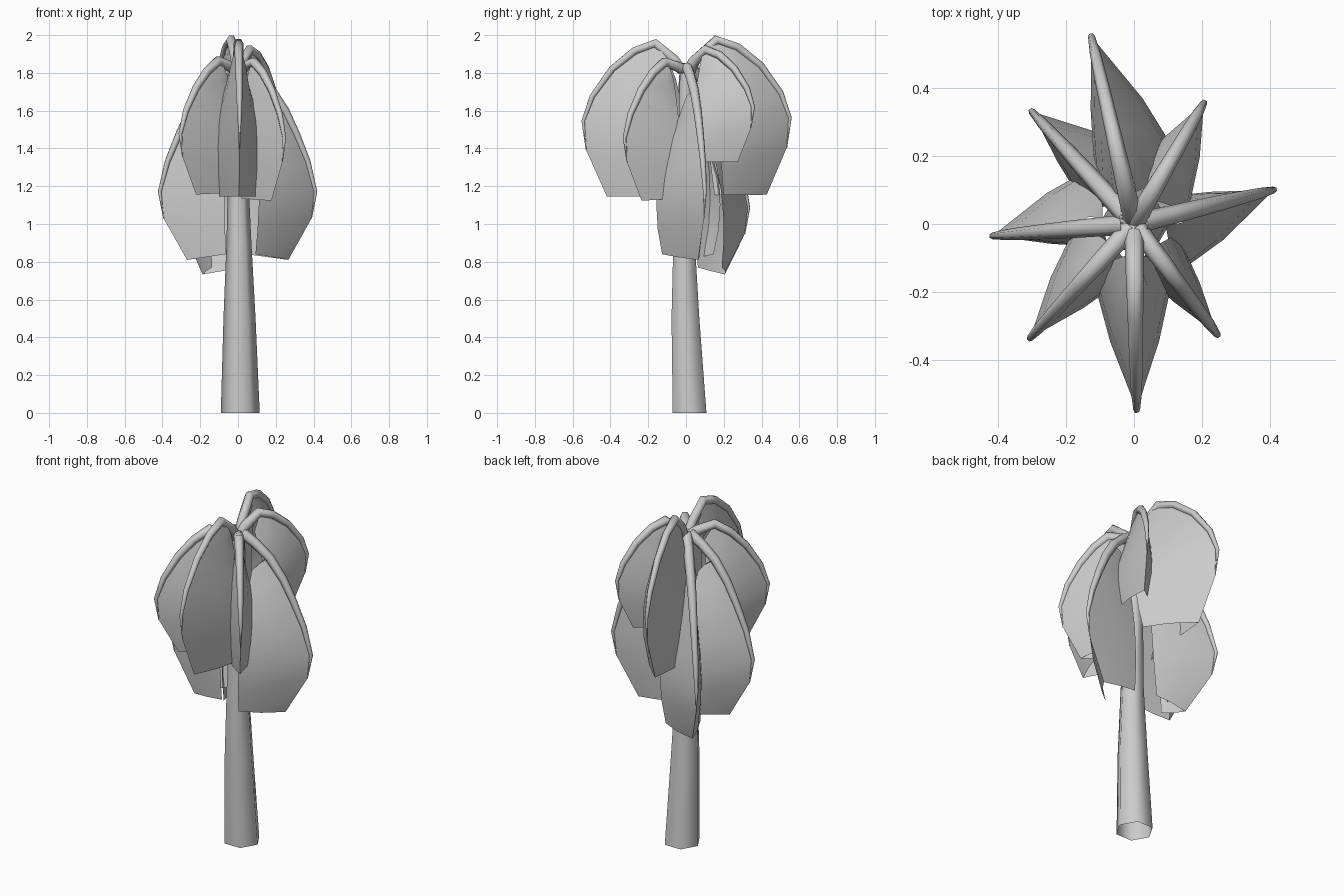
import bpy
from math import cos, sin, tau, hypot
from mathutils import Vector

if "Cube" in bpy.data.objects:
    bpy.data.objects.remove(bpy.data.objects["Cube"])


def make_object(name, verts, faces):
    mesh = bpy.data.meshes.new(name)
    mesh.from_pydata(verts, [], faces)
    mesh.update()
    obj = bpy.data.objects.new(name, mesh)
    bpy.context.collection.objects.link(obj)
    bpy.ops.object.select_all(action='DESELECT')
    obj.select_set(True)
    bpy.context.view_layer.objects.active = obj
    bpy.ops.object.shade_smooth_by_angle(angle=1.15)
    return obj


def tube(name, path, radii, sides, side_dir):
    """Sweep a polygon along a path; side_dir stays in each section plane."""
    verts, faces = [], []
    n = len(path)
    for i, p in enumerate(path):
        tangent = (path[min(i + 1, n - 1)] - path[max(i - 1, 0)]).normalized()
        other = side_dir.cross(tangent).normalized()
        for k in range(sides):
            a = -tau * k / sides
            verts.append(p + radii[i] * (cos(a) * side_dir + sin(a) * other))
    for i in range(n - 1):
        for k in range(sides):
            m = (k + 1) % sides
            faces.append((i * sides + k, i * sides + m,
                          (i + 1) * sides + m, (i + 1) * sides + k))
    return make_object(name, verts, faces)


# Trunk: slightly bent open taper
trunk = [(0.012, 0.019, 0, 0.103), (0.008, -0.003, 0.5, 0.085), (0.005, -0.01, 0.9, 0.066),
         (0.0, 0.0, 1.3, 0.052), (0.005, 0.0, 1.8, 0.037)]
verts, faces, S = [], [], 6
for x, y, z, r in trunk:
    verts += [(x + r * cos(tau * k / S), y + r * sin(tau * k / S), z) for k in range(S)]
for i in range(len(trunk) - 1):
    faces += [(i * S + k, i * S + (k + 1) % S, (i + 1) * S + (k + 1) % S, (i + 1) * S + k)
              for k in range(S)]
make_object("trunk", verts, faces)

# Rib profiles (radius fraction, height): arching and drooping extremes
HIGH = [(.04, 1.81), (.11, 1.87), (.30, 1.955), (.50, 1.915), (.72, 1.82),
        (.91, 1.68), (1, 1.55), (.97, 1.4), (.77, 1.16)]
LOW = [(.06, 1.83), (.24, 1.78), (.43, 1.71), (.61, 1.6), (.75, 1.48),
       (.90, 1.33), (1, 1.17), (.95, 1.03), (.65, .81)]
WIDTH = [0.15, .5, .8, 1, 1.05, 1, .85]
RIB_RADIUS = [.03, .028, .026, .023, .02, .016, .010, .002]


def frond(name, tip, droop, squash, width_l, width_r, inner_end):
    R = hypot(*tip)
    u = Vector((tip[0] / R, tip[1] / R, 0))
    side = Vector((-u.y, u.x, 0))
    rib = []
    for (ra, za), (rb, zb) in zip(HIGH, LOW):
        z = za + (zb - za) * droop
        rib.append(u * R * (ra + (rb - ra) * droop)
                   + Vector((0, 0, 1.83 + (z - 1.83) * squash)))
    tube(name + "_rib", rib[:8], RIB_RADIUS, 6, side)

    # Folded leaf: two wings hanging inward from the rib
    inner_top = 0.09
    z_top = rib[2].z - 0.10 + 0.02 * droop
    z_end = rib[8].z + 0.03 * droop
    verts, faces = [], []
    for j in range(7):
        p = rib[j + 2]
        f = j / 6
        row = []
        for sgn, w in ((1, width_l), (-1, width_r)):
            inner = inner_top + (inner_end - inner_top) * f
            edge = u * inner + side * sgn * w * WIDTH[j]
            edge.z = z_top + (z_end - z_top) * f
            mid = (p + edge) / 2 + side * sgn * w * 0.1 + Vector((0, 0, 0.01 * (1 - f)))
            row.append((edge, mid))
        verts += [row[0][0], row[0][1], p, row[1][1], row[1][0]]
    for j in range(6):
        for k in range(4):
            a = j * 5 + k
            faces.append((a, a + 5, a + 6, a + 1))
    make_object(name + "_leaf", verts, faces)


# Eight fronds: tip in plan, droop, height factor, wing widths, inner radius
frond("back_frond", (-.125, .55), -.06, 1.04, .08, .17, .17)
frond("back_right_frond", (.205, .355), 0, .75, .08, .11, .14)
frond("right_frond", (.41, .10), 1, 1, .06, .17, .06)
frond("front_right_frond", (.245, -.325), .38, .88, .08, .07, .11)
frond("front_frond", (.008, -.545), 0, 1.02, .11, .12, .17)
frond("front_left_frond", (-.305, -.335), .35, .85, .09, .12, .12)
frond("left_frond", (-.415, -.035), 1, 1, .06, .18, .07)
frond("back_left_frond", (-.30, .33), 1.22, 1, .07, .15, .14)
